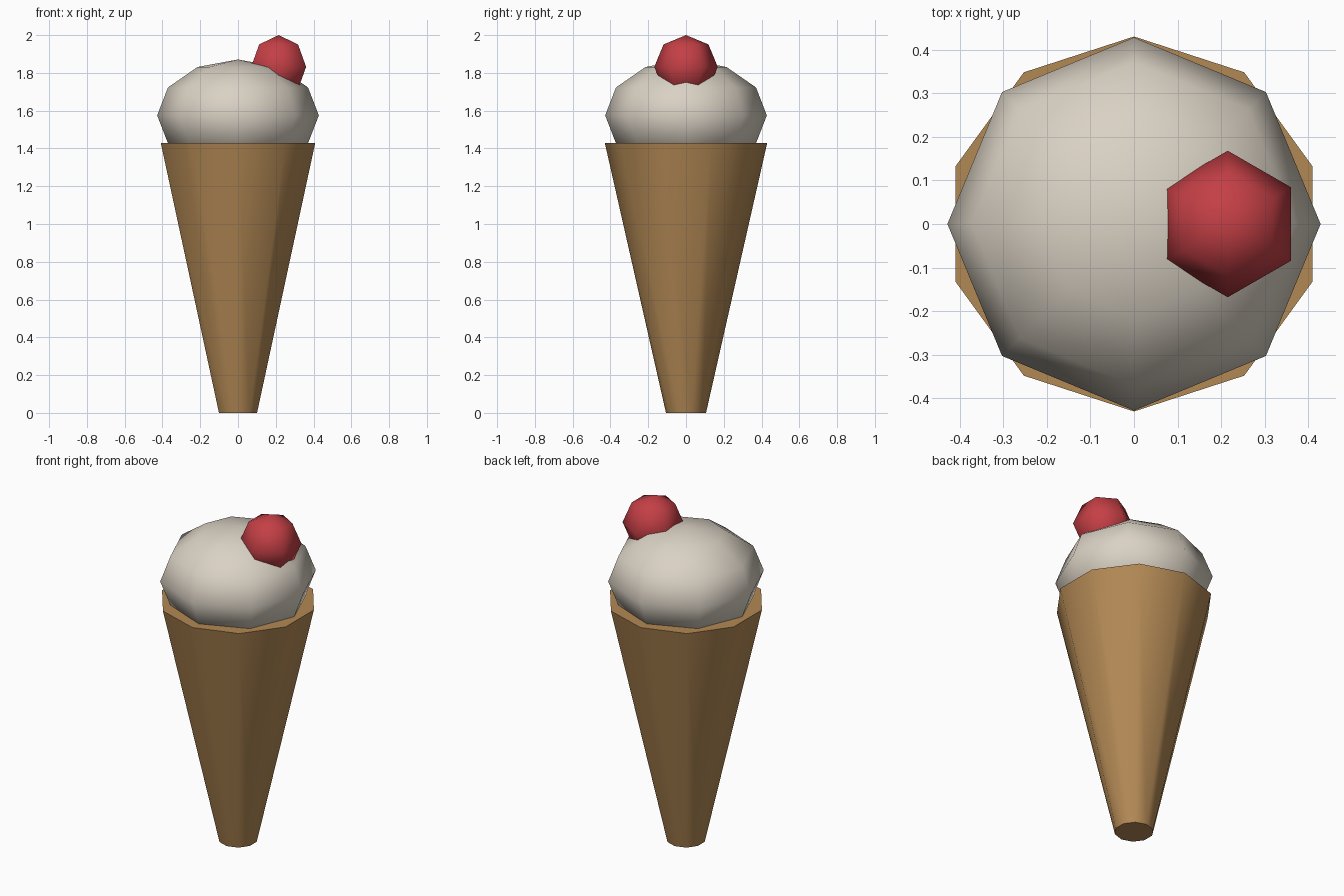
import bpy
import math

if "Cube" in bpy.data.objects:
    bpy.data.objects.remove(bpy.data.objects["Cube"])


def finish(name, color, angle):
    obj = bpy.context.object
    obj.name = name
    mat = bpy.data.materials.new(name + "_colour")
    mat.diffuse_color = (*color, 1.0)
    mat.use_nodes = True
    mat.node_tree.nodes["Principled BSDF"].inputs["Base Color"].default_value = mat.diffuse_color
    obj.data.materials.append(mat)
    bpy.ops.object.transform_apply(location=False, rotation=False, scale=True)
    bpy.ops.object.shade_smooth_by_angle(angle=math.radians(angle))
    return obj


def ball(name, radius, height, segments, rings, location, color):
    bpy.ops.mesh.primitive_uv_sphere_add(
        segments=segments, ring_count=rings, radius=radius, location=location)
    bpy.context.object.scale.z = height / radius
    return finish(name, color, 80)


# Ten-sided tapered wafer cone with a flat tip
CONE_H = 1.43
bpy.ops.mesh.primitive_cone_add(
    vertices=10, radius1=0.106, radius2=0.43, depth=CONE_H,
    location=(0, 0, CONE_H / 2))
finish("wafer_cone", (0.45, 0.25, 0.09), 60)

# Flattened ice cream scoop sitting in the cone
ball("ice_cream_scoop", 0.428, 0.296, 8, 6, (0, 0, 1.575), (0.70, 0.64, 0.55))

# Cherry, off to the right on top of the scoop
ball("cherry", 0.168, 0.168, 6, 4, (0.215, 0, 1.832), (0.55, 0.05, 0.06))
